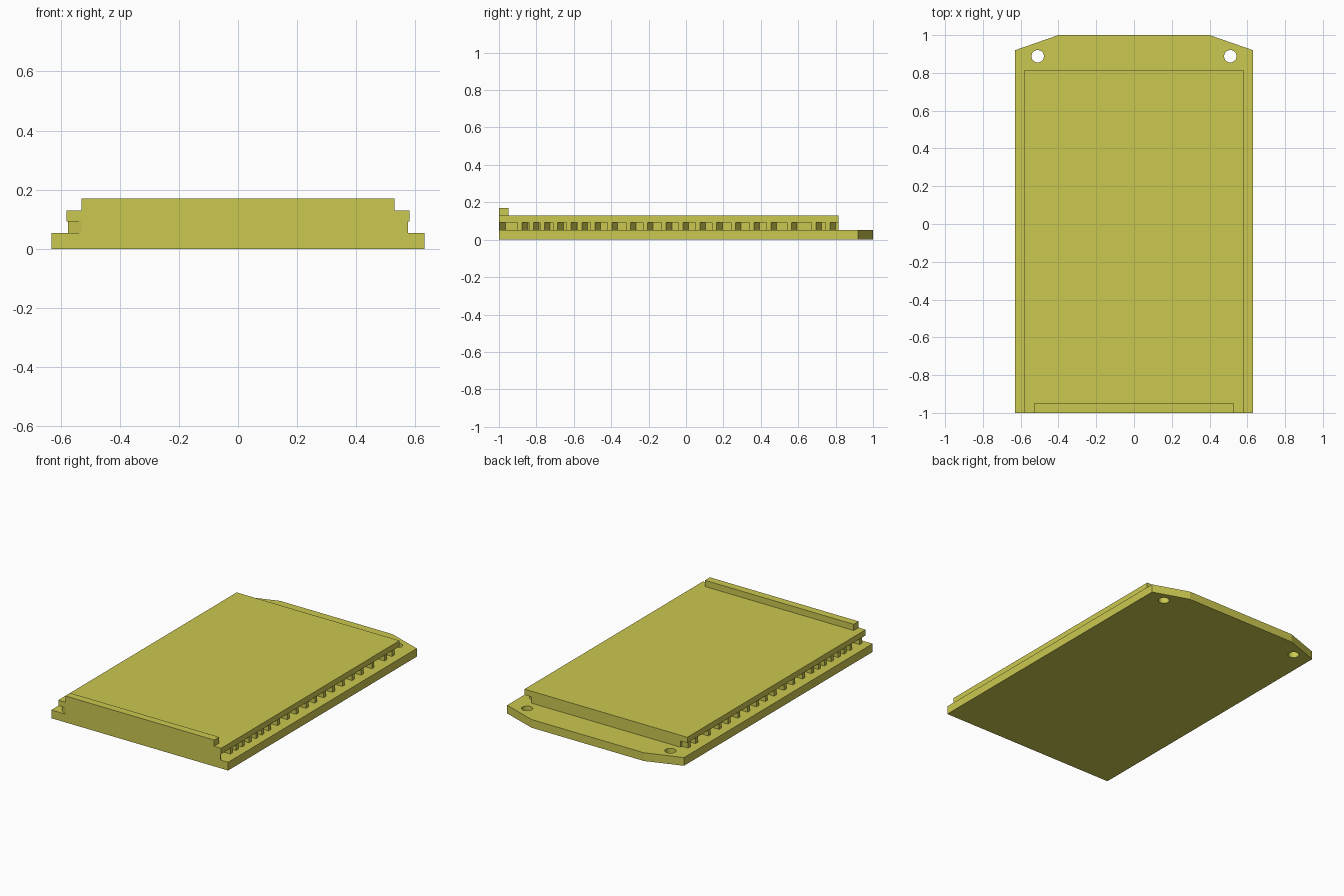
import bpy, bmesh, math

if "Cube" in bpy.data.objects:
    bpy.data.objects.remove(bpy.data.objects["Cube"])

mat = bpy.data.materials.new("olive_yellow")
mat.diffuse_color = (0.6, 0.58, 0.08, 1)
mat.use_nodes = True
mat.node_tree.nodes["Principled BSDF"].inputs["Base Color"].default_value = mat.diffuse_color


def prism(name, outline, z0, z1):
    """Extrude a flat xy outline from z0 to z1."""
    bm = bmesh.new()
    face = bm.faces.new([bm.verts.new((x, y, z0)) for x, y in outline])
    ext = bmesh.ops.extrude_face_region(bm, geom=[face])
    for v in ext["geom"]:
        if isinstance(v, bmesh.types.BMVert):
            v.co.z = z1
    bmesh.ops.recalc_face_normals(bm, faces=bm.faces)
    me = bpy.data.meshes.new(name)
    bm.to_mesh(me)
    bm.free()
    me.materials.append(mat)
    ob = bpy.data.objects.new(name, me)
    bpy.context.collection.objects.link(ob)
    return ob


def rect(hx, y0, y1):
    return [(-hx, y0), (hx, y0), (hx, y1), (-hx, y1)]


# Base plate with chamfered rear corners
base = prism("base_plate", [(-0.63, -1), (0.63, -1), (0.63, 0.92), (0.40, 1),
                            (-0.40, 1), (-0.63, 0.92)], 0, 0.053)

# Two mounting holes through the base
for sx in (-1, 1):
    ring = [(sx * 0.51 + 0.033 * math.cos(a), 0.888 + 0.033 * math.sin(a))
            for a in (math.tau * i / 32 for i in range(32))]
    cutter = prism("hole_cutter", ring, -0.1, 0.2)
    cutter.hide_render = True
    mod = base.modifiers.new("hole", 'BOOLEAN')
    mod.object = cutter
    mod.solver = 'EXACT'
    bpy.context.view_layer.objects.active = base
    bpy.ops.object.modifier_apply(modifier=mod.name)
    bpy.data.objects.remove(cutter)

# Core layer with saw teeth along both sides, spacing widening to the rear
starts = [-1, -0.90, -0.84, -0.78, -0.71, -0.64, -0.58, -0.51, -0.42, -0.32,
          -0.23, -0.13, -0.04, 0.05, 0.14, 0.24, 0.34, 0.43, 0.54, 0.67, 0.745]
ROOT, TIP = 0.53, 0.575
right, left = [], []
for y in starts:
    tip = 0.004 if y == -1 else 0.024
    right += [(ROOT, y), (TIP, y), (TIP, y + tip), (ROOT, y + tip + 0.03)]
    left += [(-ROOT, y), (-TIP, y + 0.03), (-TIP, y + 0.054), (-ROOT, y + 0.054)]
right.append((ROOT, 0.815))
left.append((-ROOT, 0.815))
prism("toothed_core", right + left[::-1], 0.053, 0.093)

# Top slab and front lip
prism("top_slab", rect(0.58, -1, 0.815), 0.093, 0.13)
prism("front_lip", rect(0.53, -1, -0.95), 0.13, 0.17)
